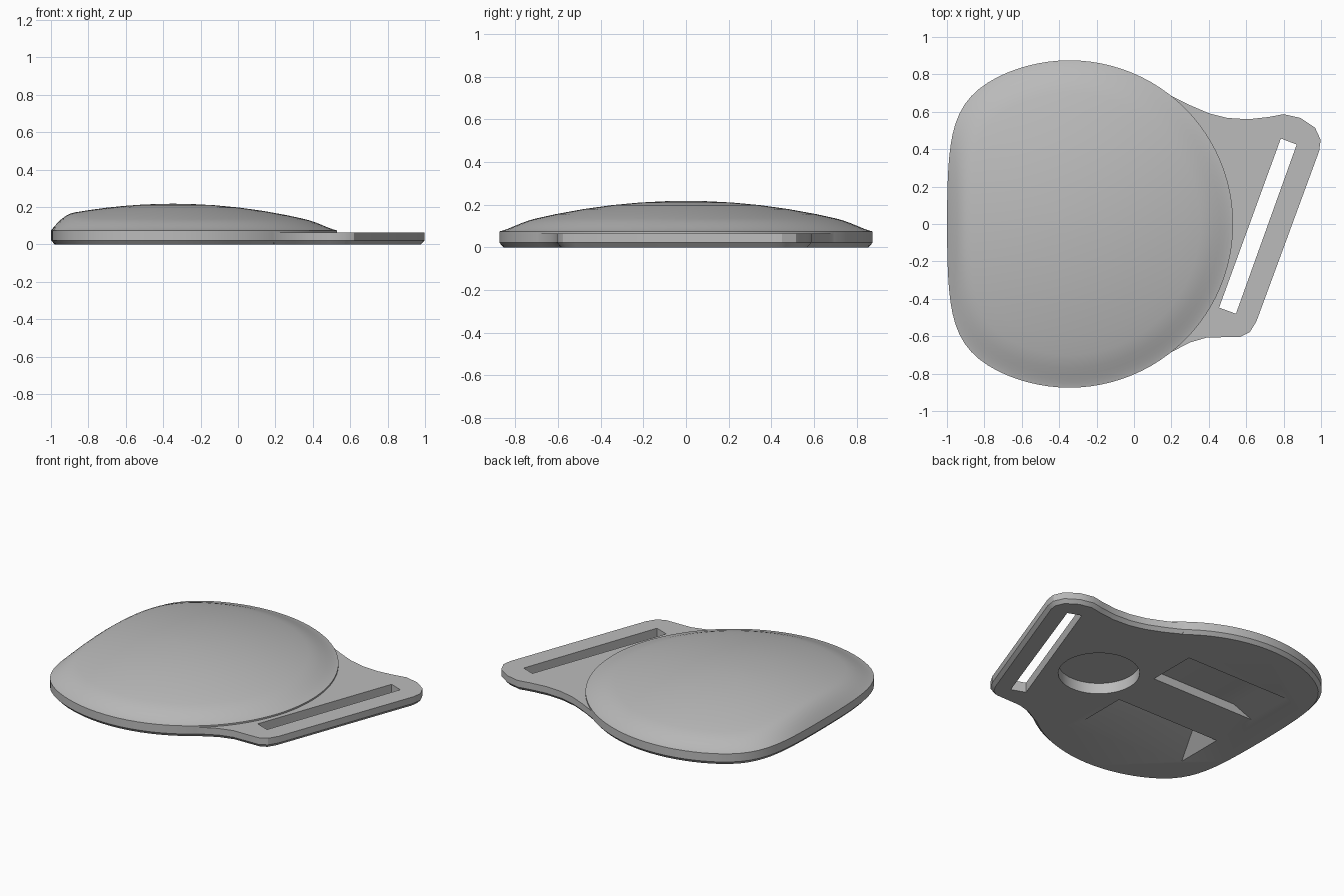
import bpy, bmesh, math
from mathutils import Vector

cube = bpy.data.objects.get("Cube")
if cube:
    bpy.data.objects.remove(cube, do_unlink=True)

grey = bpy.data.materials.new("plain grey")
grey.use_nodes = True
grey.diffuse_color = (0.5, 0.5, 0.5, 1)
grey.node_tree.nodes["Principled BSDF"].inputs["Base Color"].default_value = (0.5, 0.5, 0.5, 1)


def to_object(bm, name):
    bmesh.ops.recalc_face_normals(bm, faces=bm.faces)
    mesh = bpy.data.meshes.new(name)
    bm.to_mesh(mesh)
    bm.free()
    mesh.materials.append(grey)
    obj = bpy.data.objects.new(name, mesh)
    bpy.context.collection.objects.link(obj)
    return obj


def loft(name, rings, tip=None):
    """Skin closed rings of points, cap the bottom, cap or point the top."""
    bm = bmesh.new()
    loops = [[bm.verts.new(p) for p in ring] for ring in rings]
    n = len(loops[0])
    for a, b in zip(loops, loops[1:]):
        for i in range(n):
            j = (i + 1) % n
            bm.faces.new((a[i], a[j], b[j], b[i]))
    bm.faces.new(loops[0])
    if tip:
        top = bm.verts.new(tip)
        for i in range(n):
            bm.faces.new((loops[-1][i], loops[-1][(i + 1) % n], top))
    else:
        bm.faces.new(loops[-1])
    return to_object(bm, name)


def inset(points, d):
    """Move a counter-clockwise outline inwards."""
    result = []
    for i, p in enumerate(points):
        a, b = Vector(points[i - 1]), Vector(points[(i + 1) % len(points)])
        t = (b - a).normalized()
        result.append((p[0] - t.y * d, p[1] + t.x * d))
    return result


def at(points, z):
    return [(x, y, z) for x, y in points]


def boolean(target, tool, operation):
    mod = target.modifiers.new(operation.lower(), "BOOLEAN")
    mod.operation, mod.object, mod.solver = operation, tool, "EXACT"
    bpy.context.view_layer.objects.active = target
    bpy.ops.object.modifier_apply(modifier=mod.name)
    bpy.data.objects.remove(tool, do_unlink=True)


# Domed body: round outline flattened on one side
CX, R, FLAT, P, SEG = -0.345, 0.875, 0.66, 9, 96
outline = []
for i in range(SEG):
    t = math.tau * i / SEG
    r = (R ** -P + (max(0, -math.cos(t)) / FLAT) ** P) ** (-1 / P)
    outline.append((CX + r * math.cos(t), r * math.sin(t)))


def dome_ring(s):
    ring = []
    for x, y in outline:
        px, py = CX + (x - CX) * s, y * s
        cap = 0.218 - 0.128 * ((px - CX) ** 2 + py ** 2) / R ** 2
        round_off = 1 - max(0, (s - 0.8) / 0.2) ** 2.4
        ring.append((px, py, 0.075 + (cap - 0.075) * round_off))
    return ring


steps = [1, 0.99, 0.975, 0.95, 0.92, 0.88, 0.84, 0.8, 0.7, 0.55, 0.4, 0.25, 0.1]
body = loft("domed_body",
            [at(inset(outline, 0.02), 0), at(outline, 0.022)] + [dome_ring(s) for s in steps],
            (CX, 0, 0.218))

# Flat strap tab
tab_outline = [(0, -0.6), (0.19, -0.69), (0.3, -0.633), (0.39, -0.607), (0.49, -0.605),
               (0.57, -0.603), (0.62, -0.577), (0.655, -0.52), (0.99, 0.39), (0.998, 0.45),
               (0.968, 0.515), (0.89, 0.567), (0.8, 0.587), (0.72, 0.572), (0.61, 0.56),
               (0.5, 0.567), (0.4, 0.592), (0.3, 0.635), (0.19, 0.69), (0, 0.6)]
tab = loft("strap_tab", [at(inset(tab_outline, 0.02), 0), at(tab_outline, 0.022),
                         at(tab_outline, 0.065)])
boolean(body, tab, "UNION")

# Slanted strap slot
slot = [(0.455, -0.447), (0.545, -0.48), (0.87, 0.425), (0.785, 0.457)]
boolean(body, loft("slot_cutter", [at(slot, -0.1), at(slot, 0.3)]), "DIFFERENCE")

# Round recess underneath
circle = [(0.27 + 0.24 * math.cos(math.tau * i / 48), 0.24 * math.sin(math.tau * i / 48))
          for i in range(48)]
boolean(body, loft("round_cutter", [at(circle, -0.1), at(circle, 0.07)]), "DIFFERENCE")


def recess(name, y0, y1, top):
    """Rectangular pocket whose far end slopes up to its floor."""
    bm = bmesh.new()
    mouth = [(x, y) for x in (-0.77, -0.02) for y in (y0, y1)]
    floor = [(x, y, z) for x in (-0.635, -0.02) for y, z in top]
    for p in at(mouth, -0.1) + at(mouth, 0) + floor:
        bm.verts.new(p)
    bmesh.ops.convex_hull(bm, input=bm.verts)
    boolean(body, to_object(bm, name), "DIFFERENCE")


# One flat pocket and one wedge pocket underneath
recess("flat_cutter", 0.16, 0.48, [(0.16, 0.055), (0.48, 0.055)])
recess("wedge_cutter", -0.48, -0.16, [(-0.16, 0.15)])

body.name = "domed_buckle"
bpy.ops.object.select_all(action="DESELECT")
body.select_set(True)
bpy.context.view_layer.objects.active = body
bpy.ops.object.shade_smooth_by_angle(angle=math.radians(30))
